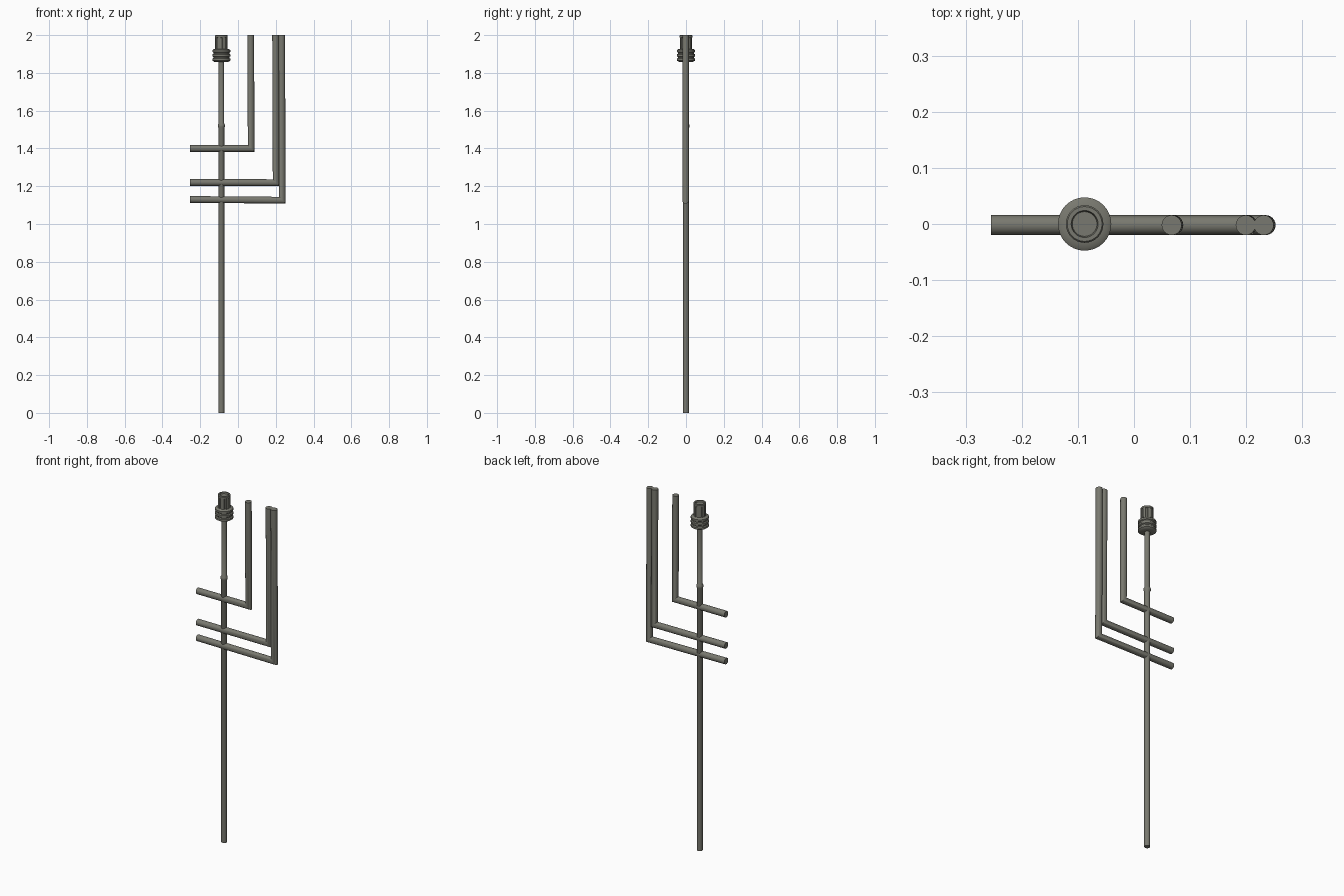
import bpy, bmesh, math
from mathutils import Vector

if "Cube" in bpy.data.objects:
    bpy.data.objects.remove(bpy.data.objects["Cube"])

metal = bpy.data.materials.new("warm grey metal")
metal.diffuse_color = (0.19, 0.19, 0.16, 1)
metal.use_nodes = True
metal.node_tree.nodes["Principled BSDF"].inputs["Base Color"].default_value = metal.diffuse_color
PX = -0.088   # pole axis


def finish(name, bm):
    bmesh.ops.recalc_face_normals(bm, faces=bm.faces)
    me = bpy.data.meshes.new(name)
    bm.to_mesh(me)
    bm.free()
    ob = bpy.data.objects.new(name, me)
    bpy.context.collection.objects.link(ob)
    me.materials.append(metal)
    bpy.ops.object.select_all(action='DESELECT')
    bpy.context.view_layer.objects.active = ob
    ob.select_set(True)
    bpy.ops.object.shade_smooth_by_angle(angle=math.radians(35))
    return ob


def skin(bm, rings):
    """Join rings of points into a closed tube."""
    rows = [[bm.verts.new(p) for p in r] for r in rings]
    n = len(rows[0])
    for a, b in zip(rows, rows[1:]):
        for i in range(n):
            j = (i + 1) % n
            bm.faces.new((a[i], a[j], b[j], b[i]))
    bm.faces.new(rows[0])
    bm.faces.new(rows[-1])


def lathe(name, profile, n=32):
    bm = bmesh.new()
    skin(bm, [[Vector((PX + r * math.cos(2 * math.pi * i / n),
                       r * math.sin(2 * math.pi * i / n), z))
               for i in range(n)] for r, z in profile])
    return finish(name, bm)


def bent_pipe(name, z_left, z_corner, x_corner, x_top, r=0.0178, y=-0.002, n=24):
    """Horizontal run, mitred corner, upright run to z = 2."""
    p = [Vector((-0.255, y, z_left)), Vector((x_corner, y, z_corner)), Vector((x_top, y, 2))]
    d1, d2 = (p[1] - p[0]).normalized(), (p[2] - p[1]).normalized()
    mitre = (d1 + d2).normalized()
    side = Vector((0, 1, 0))
    up = side.cross(d1)
    rings = [[], [], []]
    for i in range(n):
        a = 2 * math.pi * i / n
        o = side * math.cos(a) * r + up * math.sin(a) * r
        v = p[0] + o
        # slide each line of the tube along to the end planes
        s = p[0] + o - d1 * (o.x / d1.x)
        m = v + d1 * ((p[1] - v).dot(mitre) / d1.dot(mitre))
        t = m + d2 * ((2 - m.z) / d2.z)
        for ring, q in zip(rings, (s, m, t)):
            ring.append(q)
    bm = bmesh.new()
    skin(bm, rings)
    return finish(name, bm)


# Pole with a small joint collar
lathe("pole", [(0.0155, 0), (0.0155, 1.508), (0.0185, 1.514), (0.0185, 1.526),
               (0.0145, 1.532), (0.0145, 1.87)])

# Ridged flange made of three rounded rings
prof = [(0.034, 1.857)]
for z in (1.861, 1.884, 1.907):
    prof += [(0.042, z), (0.0475, z + 0.004), (0.0475, z + 0.014), (0.042, z + 0.018)]
prof += [(0.030, 1.927)]
lathe("ridged_flange", prof)

# Neck and rimmed top with a shallow dish
lathe("top_cap", [(0.029, 1.92), (0.029, 1.985), (0.0335, 1.988), (0.0335, 1.997),
                  (0.031, 2.0), (0.024, 2.0), (0.022, 1.992)])

# Grip ribs round the neck
bm = bmesh.new()
for k in range(8):
    a = 2 * math.pi * (k + 0.5) / 8
    out, tan = Vector((math.cos(a), math.sin(a), 0)), Vector((-math.sin(a), math.cos(a), 0))
    skin(bm, [[Vector((PX, 0, z)) + out * r + tan * w
               for r, w in ((0.026, -0.008), (0.0325, -0.007), (0.0325, 0.007), (0.026, 0.008))]
              for z in (1.924, 1.988)])
finish("grip_ribs", bm)

# Three bent pipes
bent_pipe("upper_pipe", 1.40, 1.40, 0.070, 0.067)
bent_pipe("middle_pipe", 1.22, 1.219, 0.202, 0.199)
bent_pipe("lower_pipe", 1.13, 1.126, 0.2345, 0.231)
